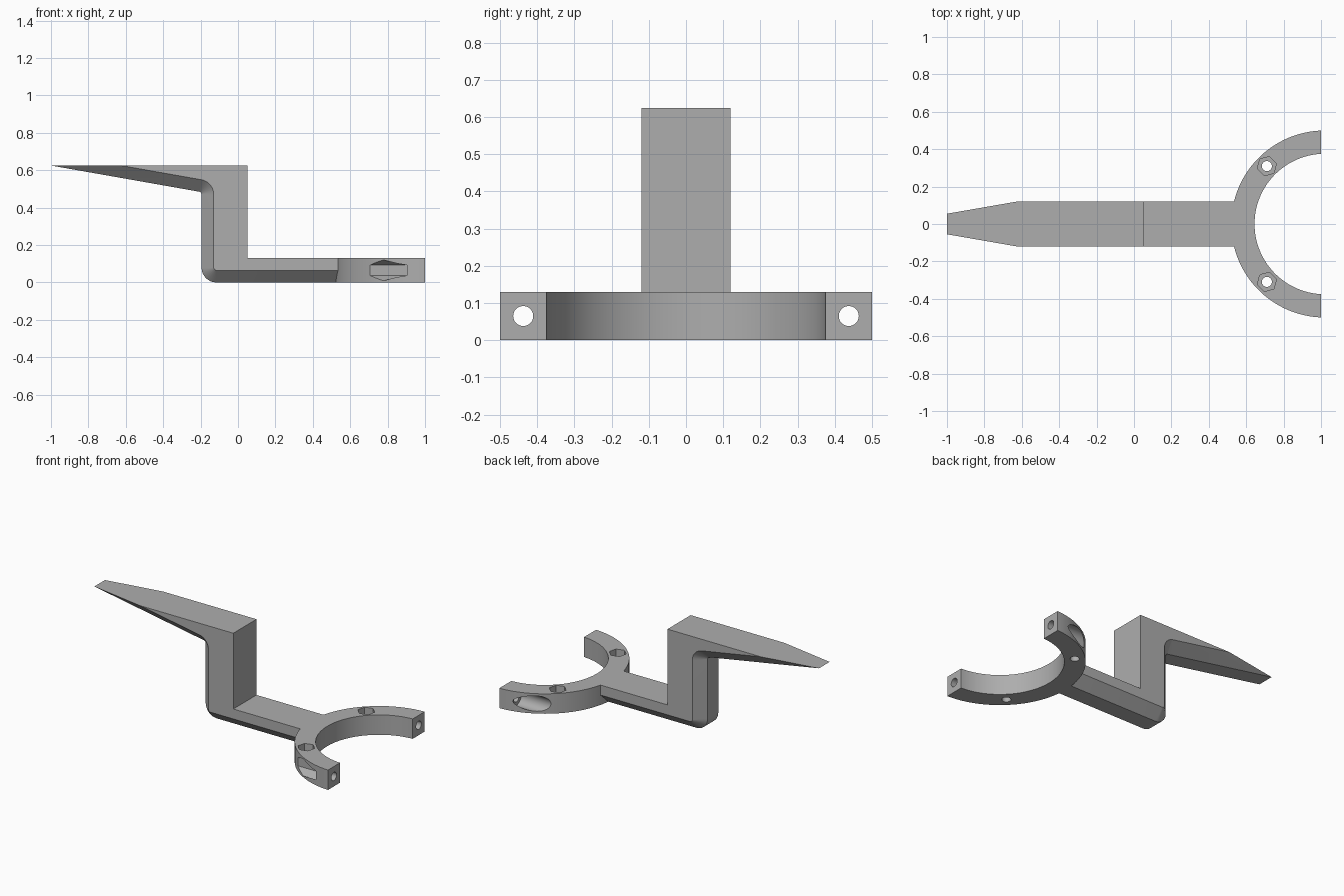
import bpy, bmesh
from math import radians, sin, cos, tan, acos, pi
from mathutils import Matrix

if "Cube" in bpy.data.objects:
    bpy.data.objects.remove(bpy.data.objects["Cube"])

grey = bpy.data.materials.new("plain grey")
grey.use_nodes = True
colour = (0.42, 0.42, 0.42, 1)
grey.diffuse_color = colour
grey.node_tree.nodes["Principled BSDF"].inputs["Base Color"].default_value = colour

THICK, TOP = 0.13, 0.625          # clamp height, overall height
HALF_W, CHAMFER = 0.12, 0.065     # arm half width, underside chamfer
CX, R_OUT, R_IN = 1.02, 0.5, 0.3755
R_MID = (R_OUT + R_IN) / 2
SLOPE = radians(10)


def add_object(name, bm):
    bmesh.ops.recalc_face_normals(bm, faces=bm.faces)
    mesh = bpy.data.meshes.new(name)
    bm.to_mesh(mesh)
    bm.free()
    mesh.materials.append(grey)
    obj = bpy.data.objects.new(name, mesh)
    bpy.context.collection.objects.link(obj)
    return obj


def arc(cx, cy, r, start, end, steps):
    angles = [start + (end - start) * i / steps for i in range(steps + 1)]
    return [(cx + r * cos(a), cy + r * sin(a)) for a in angles]


def arm_profile(inset):
    """Side outline (x, z) with the underside moved inward by inset."""
    wall = -0.195 + inset
    r_up, r_low = 0.015 + inset, 0.08 - inset
    tip = -1 + inset / sin(SLOPE)
    cx = wall - r_up
    cz = TOP - (cx - tip) * tan(SLOPE) - r_up / cos(SLOPE)
    return ([(0.6, THICK), (0.05, THICK), (0.05, TOP), (tip, TOP)]
            + arc(cx, cz, r_up, pi / 2 - SLOPE, 0, 8)
            + arc(wall + r_low, inset + r_low, r_low, pi, 1.5 * pi, 8)
            + [(0.6, inset)])


# Stepped arm: lofted across y so the underside edges are chamfered
bm = bmesh.new()
core = HALF_W - CHAMFER
rings = [[bm.verts.new((x, y, z)) for x, z in arm_profile(inset)]
         for y, inset in ((-HALF_W, CHAMFER), (-core, 0), (core, 0), (HALF_W, CHAMFER))]
n = len(rings[0])
for a, b in zip(rings, rings[1:]):
    for i in range(n):
        j = (i + 1) % n
        bm.faces.new((a[i], a[j], b[j], b[i]))
bm.faces.new(rings[0])
bm.faces.new(rings[-1])
arm = add_object("stepped_arm", bm)

# Half ring clamp, cut off flat at x = 1
bm = bmesh.new()
a_out, a_in = acos((1 - CX) / R_OUT), acos((1 - CX) / R_IN)
outline = (arc(CX, 0, R_OUT, a_out, 2 * pi - a_out, 64)
           + arc(CX, 0, R_IN, 2 * pi - a_in, a_in, 64))
face = bm.faces.new([bm.verts.new((x, y, 0)) for x, y in outline])
moved = bmesh.ops.extrude_face_region(bm, geom=[face])["geom"]
bmesh.ops.translate(bm, vec=(0, 0, THICK),
                    verts=[v for v in moved if isinstance(v, bmesh.types.BMVert)])
bracket = add_object("clamp_bracket", bm)


def boolean(cutter, operation):
    mod = bracket.modifiers.new(operation, "BOOLEAN")
    mod.operation, mod.object, mod.solver = operation, cutter, "EXACT"
    bpy.ops.object.select_all(action="DESELECT")
    bpy.context.view_layer.objects.active = bracket
    bracket.select_set(True)
    bpy.ops.object.modifier_apply(modifier=mod.name)
    bpy.data.objects.remove(cutter)


def drill(sides, radius, centre, length, axis, turn=0):
    """Cut a prism hole along x or z."""
    m = Matrix.Translation(centre)
    if axis == "x":
        m = m @ Matrix.Rotation(pi / 2, 4, "Y")
    m = m @ Matrix.Rotation(turn, 4, "Z")
    bm = bmesh.new()
    bmesh.ops.create_cone(bm, cap_ends=True, segments=sides, radius1=radius,
                          radius2=radius, depth=length, matrix=m)
    cutter = add_object("hole_cutter", bm)
    cutter.hide_render = True
    boolean(cutter, "DIFFERENCE")


boolean(arm, "UNION")
diag = R_MID * cos(pi / 4)
for side in (-1, 1):
    # Upright screw hole with a hexagonal nut pocket on top
    x, y = CX - diag, side * diag
    drill(24, 0.027, (x, y, THICK / 2), 0.4, "z")
    drill(6, 0.053, (x, y, THICK + 0.05), 0.2, "z", pi / 4)
    # Clamp bolt hole through the ring end
    y = side * R_MID
    drill(24, 0.027, (0.95, y, THICK / 2), 0.4, "x")
    # Nut pocket at the front, round bolt head pocket at the back
    if side < 0:
        drill(6, 0.056, (0.77, y, THICK / 2), 0.3, "x", pi / 2)
    else:
        drill(32, 0.05, (0.77, y, THICK / 2), 0.3, "x")

bpy.ops.object.select_all(action="DESELECT")
bracket.select_set(True)
bpy.context.view_layer.objects.active = bracket
bpy.ops.object.shade_smooth_by_angle(angle=radians(30))
